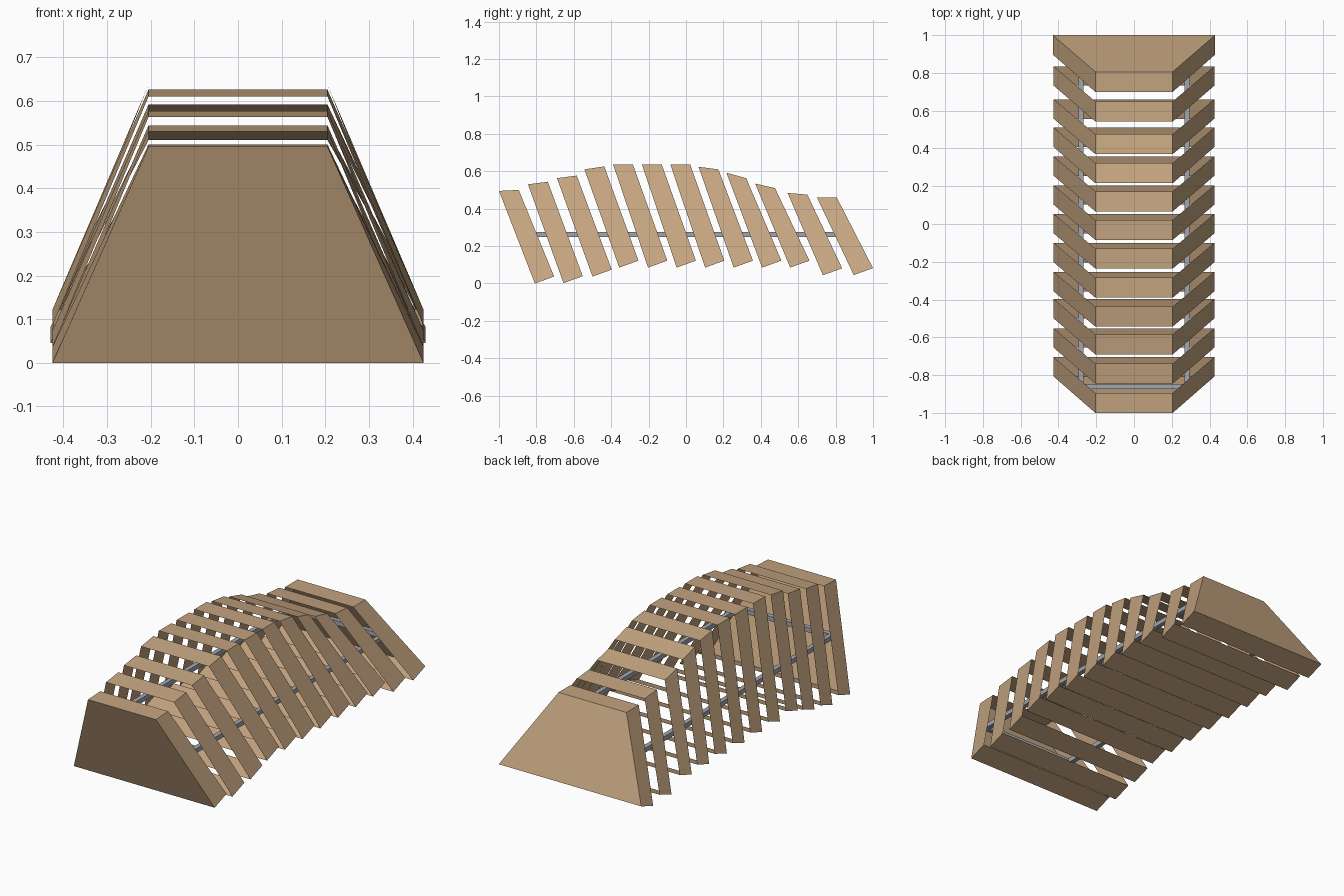
import bpy, bmesh

if "Cube" in bpy.data.objects:
    bpy.data.objects.remove(bpy.data.objects["Cube"])


def material(name, rgb):
    m = bpy.data.materials.new(name)
    m.diffuse_color = (*rgb, 1)
    m.use_nodes = True
    m.node_tree.nodes["Principled BSDF"].inputs["Base Color"].default_value = m.diffuse_color
    return m


wood = material("wood", (0.55, 0.37, 0.215))
steel = material("steel", (0.36, 0.38, 0.41))


def add_object(name, bm, mat):
    mesh = bpy.data.meshes.new(name)
    bm.to_mesh(mesh)
    bm.free()
    mesh.materials.append(mat)
    bpy.context.collection.objects.link(bpy.data.objects.new(name, mesh))


def slanted_frame(name, y_top, z_front, z_back, y_bot, z_bot, half_bot=0.425, cap=None):
    """Hollow leaning trapezoid band; cap closes its front or back."""
    bm = bmesh.new()

    def ring(yt, zt, yb, zb):
        pts = [(-half_bot, yb, zb), (half_bot, yb, zb), (0.205, yt, zt), (-0.205, yt, zt)]
        return [bm.verts.new(p) for p in pts]

    f = ring(y_top, z_front, y_bot, z_bot)
    b = ring(y_top + 0.106, z_back, y_bot + 0.103, z_bot + 0.037)
    for i in range(4):
        j = (i + 1) % 4
        bm.faces.new((f[j], f[i], b[i], b[j]))
    if cap == "front":
        bm.faces.new(f)
    if cap == "back":
        bm.faces.new(b[::-1])
    add_object(name, bm, wood)


# Closed end frames
slanted_frame("front_end_frame", -1.0, 0.495, 0.50, -0.808, 0.0, cap="front")
slanted_frame("back_end_frame", 0.70, 0.46, 0.46, 0.897, 0.045, 0.43, cap="back")

# Open ribs: top y, top front z, top back z, bottom y, bottom z
ribs = [
    (-0.845, 0.53, 0.544, -0.655, 0.002),
    (-0.69, 0.563, 0.577, -0.50, 0.037),
    (-0.543, 0.61, 0.626, -0.357, 0.085),
    (-0.39, 0.637, 0.637, -0.203, 0.085),
    (-0.236, 0.637, 0.637, -0.05, 0.085),
    (-0.084, 0.637, 0.637, 0.102, 0.085),
    (0.067, 0.624, 0.61, 0.255, 0.085),
    (0.216, 0.592, 0.563, 0.407, 0.085),
    (0.37, 0.534, 0.51, 0.557, 0.085),
    (0.543, 0.484, 0.475, 0.732, 0.044),
]
for n, rib in enumerate(ribs, 1):
    slanted_frame(f"rib_{n:02d}", *rib)


# Steel rectangle tying the ribs together
def bar(name, centre, size):
    bm = bmesh.new()
    bmesh.ops.create_cube(bm, size=1)
    bmesh.ops.scale(bm, vec=size, verts=bm.verts)
    bmesh.ops.translate(bm, vec=centre, verts=bm.verts)
    add_object(name, bm, steel)


T, Z, X = 0.025, 0.262, 0.28
Y0, Y1 = -0.86, 0.86
for side, s in (("left", -1), ("right", 1)):
    bar(f"{side}_rail", (s * X, (Y0 + Y1) / 2, Z), (T, Y1 - Y0 + T, T))
for end, y in (("front", Y0), ("back", Y1)):
    bar(f"{end}_crossbar", (0, y, Z), (2 * X - T, T, T))
